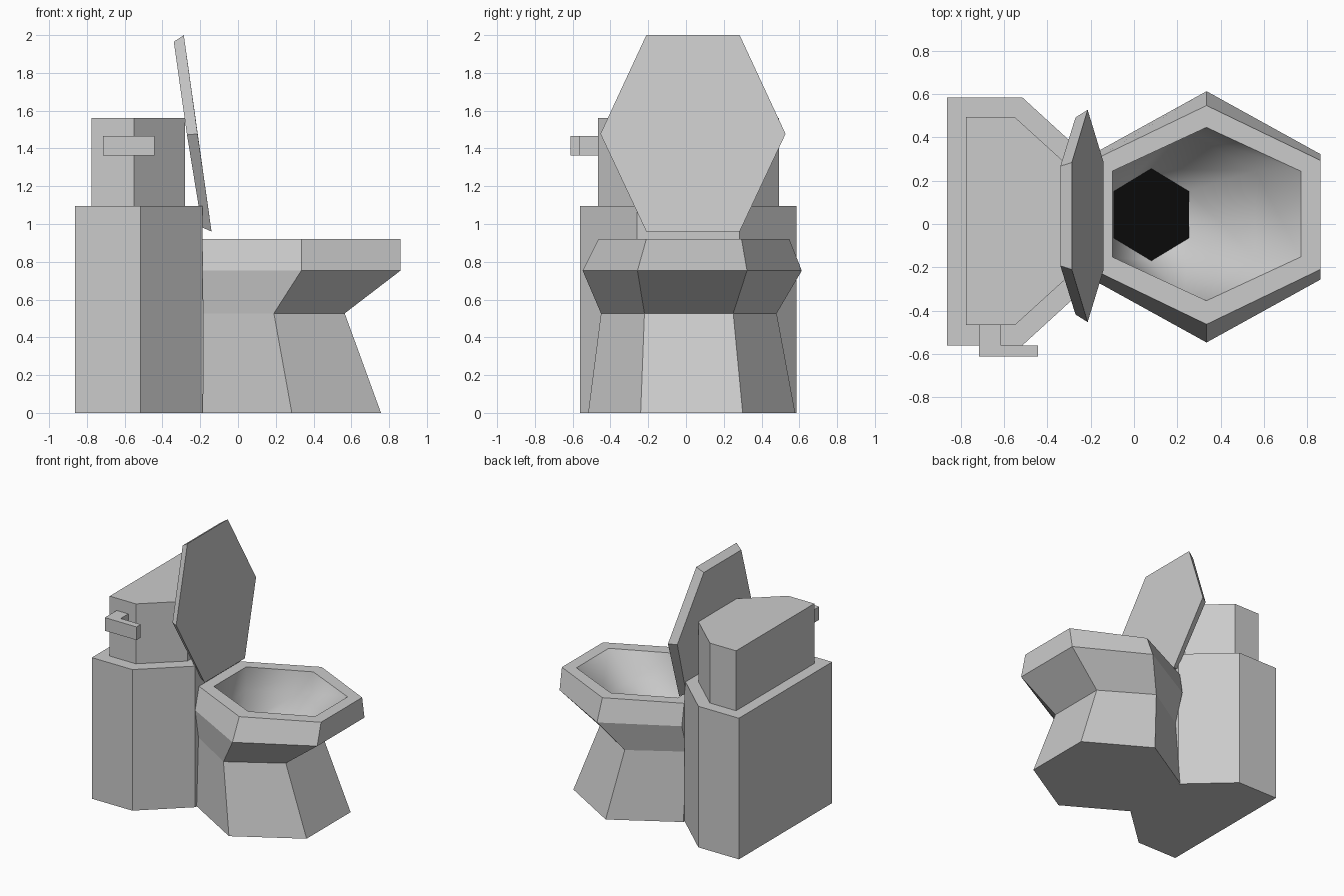
import bpy, bmesh

if "Cube" in bpy.data.objects:
    bpy.data.objects.remove(bpy.data.objects["Cube"])


def hexagon(cx, cy, rx, apex, side, z):
    """Counter-clockwise six-point ring with its points along y."""
    return [(cx + rx, cy - side, z), (cx + rx, cy + side, z), (cx, cy + apex, z),
            (cx - rx, cy + side, z), (cx - rx, cy - side, z), (cx, cy - apex, z)]


def extruded(outline, z0, z1):
    return [[(x, y, z) for x, y in outline] for z in (z0, z1)]


def loft(name, rings, smooth_from=99, cap_start=True, cap_end=True):
    """Join successive rings with quads; bands from smooth_from on are smooth."""
    bm = bmesh.new()
    loops = [[bm.verts.new(p) for p in ring] for ring in rings]
    for k, (a, b) in enumerate(zip(loops, loops[1:])):
        n = len(a)
        for i in range(n):
            j = (i + 1) % n
            bm.faces.new((a[i], a[j], b[j], b[i])).smooth = k >= smooth_from
    if cap_start:
        bm.faces.new(loops[0][::-1])
    if cap_end:
        bm.faces.new(loops[-1])
    if cap_start and cap_end:
        bmesh.ops.recalc_face_normals(bm, faces=bm.faces)
    mesh = bpy.data.meshes.new(name)
    bm.to_mesh(mesh)
    bm.free()
    obj = bpy.data.objects.new(name, mesh)
    bpy.context.collection.objects.link(obj)
    return obj


def chamfered(x0, x1, x2, cy, half, half_front):
    """Tank outline: flat back, two slanted corners towards the bowl."""
    return [(x0, cy - half), (x1, cy - half), (x2, cy - half_front),
            (x2, cy + half_front), (x1, cy + half), (x0, cy + half)]


# Bowl: pedestal, waist, flared rim, then down the smooth inside to the drain
drain_ring = hexagon(0.08, 0.043, 0.175, 0.213, 0.107, 0.50)
loft("bowl", [
    hexagon(0.285, 0.03, 0.472, 0.548, 0.27, 0),
    hexagon(0.19, 0.015, 0.375, 0.465, 0.235, 0.527),
    hexagon(0.335, 0.033, 0.525, 0.58, 0.29, 0.753),
    hexagon(0.335, 0.042, 0.525, 0.505, 0.252, 0.92),
    hexagon(0.335, 0.046, 0.435, 0.40, 0.198, 0.92),
    hexagon(0.23, 0.045, 0.33, 0.385, 0.20, 0.74),
    drain_ring], smooth_from=4, cap_end=False)

# Dark drain at the bottom of the bowl
drain = loft("drain", [drain_ring], cap_start=False)
black = bpy.data.materials.new("black")
black.diffuse_color = (0.003, 0.003, 0.003, 1)
black.use_nodes = True
black.node_tree.nodes["Principled BSDF"].inputs["Base Color"].default_value = black.diffuse_color
drain.data.materials.append(black)

# Tank base and narrower tank top
loft("tank_base", extruded(chamfered(-0.863, -0.515, -0.187, 0.012, 0.572, 0.272), 0, 1.095))
loft("tank_top", extruded(chamfered(-0.775, -0.55, -0.28, 0.013, 0.48, 0.235), 1.095, 1.56))

# Flush handle: L-shaped stem and bar
loft("flush_handle", extruded([
    (-0.715, -0.612), (-0.443, -0.612), (-0.443, -0.56), (-0.615, -0.56),
    (-0.615, -0.46), (-0.715, -0.46)], 1.363, 1.465))


def lid_ring(top, mid, bottom, cy, apex, side):
    """Leaning hexagon from three (x, z) heights."""
    rows = [(top, -side), (top, side), (mid, apex), (bottom, side), (bottom, -side), (mid, -apex)]
    return [(x, cy + y, z) for (x, z), y in rows]


# Raised lid leaning back against the tank
loft("lid", [
    lid_ring((-0.34, 1.965), (-0.27, 1.472), (-0.19, 0.982), 0.037, 0.455, 0.23),
    lid_ring((-0.287, 2.0), (-0.214, 1.477), (-0.14, 0.96), 0.037, 0.49, 0.247)])
